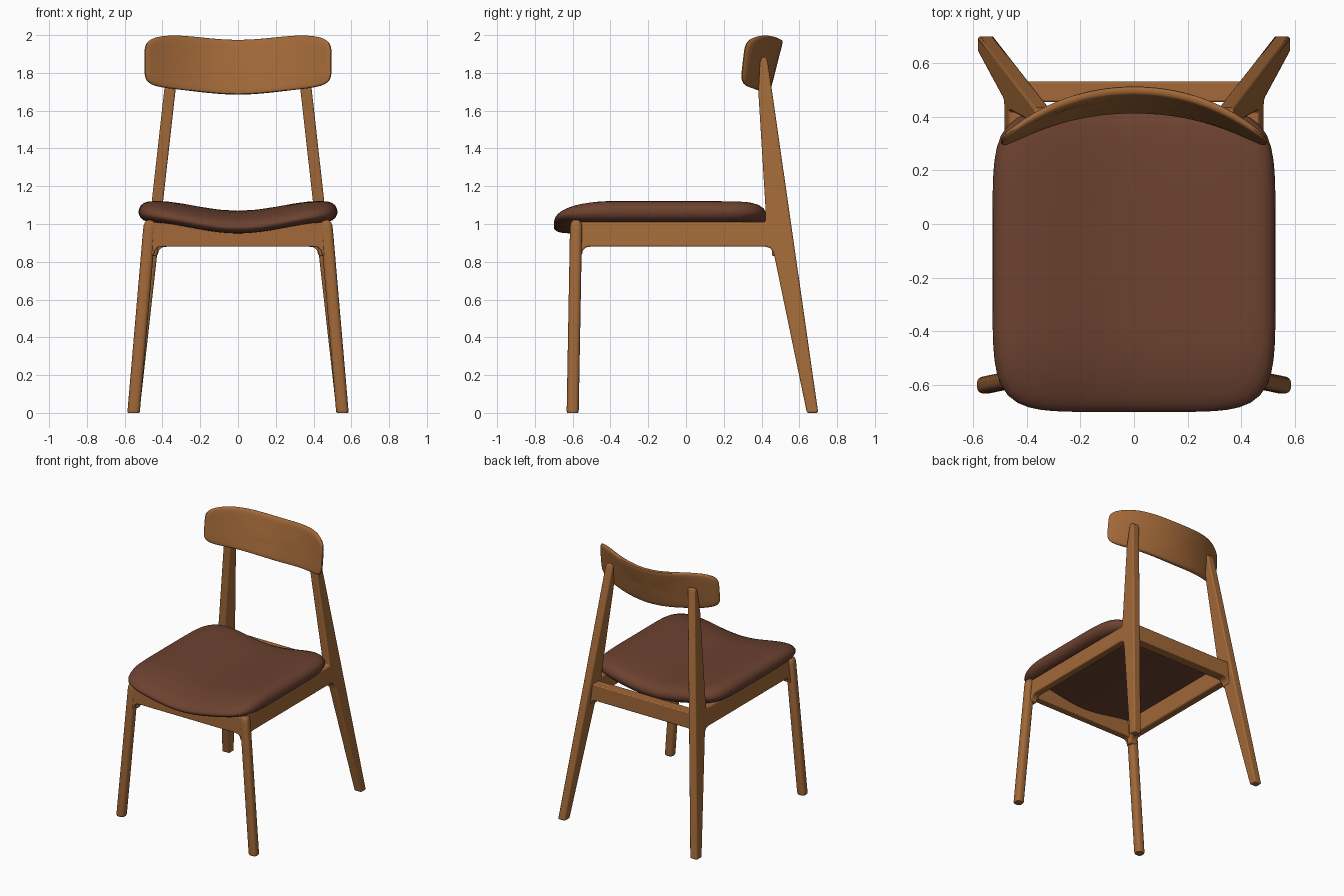
import bpy, bmesh, math

if "Cube" in bpy.data.objects:
    bpy.data.objects.remove(bpy.data.objects["Cube"])


def material(name, rgb):
    m = bpy.data.materials.new(name)
    m.diffuse_color = (*rgb, 1)
    m.use_nodes = True
    m.node_tree.nodes["Principled BSDF"].inputs["Base Color"].default_value = m.diffuse_color
    return m


WOOD = material("warm wood", (0.36, 0.14, 0.04))
LEATHER = material("brown leather", (0.15, 0.054, 0.03))


def finish(bm, name, mat, bevel=0, mirror=False):
    bmesh.ops.recalc_face_normals(bm, faces=bm.faces)
    me = bpy.data.meshes.new(name)
    bm.to_mesh(me)
    bm.free()
    me.materials.append(mat)
    ob = bpy.data.objects.new(name, me)
    bpy.context.collection.objects.link(ob)
    bpy.ops.object.select_all(action='DESELECT')
    ob.select_set(True)
    bpy.context.view_layer.objects.active = ob
    bpy.ops.object.shade_smooth_by_angle(angle=math.radians(40))
    if bevel:
        b = ob.modifiers.new("soft edges", 'BEVEL')
        b.width, b.segments, b.limit_method = bevel, 3, 'ANGLE'
        b.angle_limit = math.radians(40)
    if mirror:
        ob.modifiers.new("mirror", 'MIRROR').use_clip = False
    return ob


def rounded(name, mat, rings, n, place, count=64, mirror=False):
    """Stack of superellipse rings (scale, height), closed at both ends."""
    bm = bmesh.new()
    loops = []
    for s, h in rings:
        loop = []
        for i in range(count):
            a = 2 * math.pi * i / count
            c, d = math.cos(a), math.sin(a)
            r = s * (abs(c) ** n + abs(d) ** n) ** (-1 / n)
            loop.append(bm.verts.new(place(r * c, r * d, h)))
        loops.append(loop)
    for a, b in zip(loops, loops[1:]):
        for i in range(count):
            j = (i + 1) % count
            bm.faces.new((a[i], a[j], b[j], b[i]))
    for loop, h in ((loops[0], rings[0][1]), (loops[-1], rings[-1][1])):
        mid = bm.verts.new(place(0, 0, h))
        for i in range(count):
            bm.faces.new((loop[i], loop[(i + 1) % count], mid))
    return finish(bm, name, mat, mirror=mirror)


def prism(name, mat, profile, d0, d1, place, bevel, mirror=False):
    """Flat profile given thickness from d0 to d1."""
    bm = bmesh.new()
    a = [bm.verts.new(place(p, q, d0)) for p, q in profile]
    b = [bm.verts.new(place(p, q, d1)) for p, q in profile]
    bm.faces.new(a)
    bm.faces.new(b[::-1])
    for i in range(len(a)):
        j = (i + 1) % len(a)
        bm.faces.new((a[i], b[i], b[j], a[j]))
    return finish(bm, name, mat, bevel, mirror)


def dish(x, reach):
    return math.sin(math.pi / 2 * min(abs(x) / reach, 1)) ** 2


# Seat cushion: dished across, rolled down at the front
def seat_point(u, v, h):
    x, y = 0.527 * u, -0.135 + 0.565 * v
    drop = 0.05 * (max(0, -0.4 - y) / 0.3) ** 2 * h / 0.12
    return x, y, 0.95 + h + 0.06 * dish(x, 0.5) - drop


rounded("seat", LEATHER,
        [(.2, 0), (.4, 0), (.6, 0), (.8, 0), (.9, .002), (.95, .010), (.98, .024),
         (.995, .04), (1, .053), (.995, .069), (.98, .086), (.95, .1), (.9, .11),
         (.8, .115), (.7, .118), (.55, .12), (.4, .12), (.2, .12)],
        6, seat_point, 96)


# Backrest: curved, leaning board
def backrest_point(u, v, h):
    x = 0.495 * u
    z = 1.83 + 0.145 * v + 0.029 * dish(x, 0.42)
    f = (z - 1.685) / 0.315
    return x, 0.425 + 0.08 * f - (0.57 + 0.18 * f) * x * x + h, z


rounded("backrest", WOOD,
        [(.2, -.017), (.4, -.017), (.6, -.017), (.8, -.017), (.93, -.016), (.97, -.013),
         (.99, -.008), (1, 0), (.99, .008), (.97, .013), (.93, .016), (.8, .017),
         (.6, .017), (.4, .017), (.2, .017)],
        5.5, backrest_point, 96)


# Front legs: splayed rounded posts
def leg_point(u, v, z):
    return 0.553 - 0.086 * z + 0.033 * u, -0.6 + 0.018 * z + 0.032 * v, z


rounded("front_leg", WOOD,
        [(.5, 0), (.9, 0), (.98, .006), (1, .015), (1, .5), (1, .97), (.95, .995),
         (.8, 1.01), (.5, 1.02)],
        2.8, leg_point, 32, mirror=True)

# Side frames: side rail and back leg in one profile, leaning inward
side = [(-.585, .83), (-.551, .835), (-.546, .86), (-.53, .876), (-.505, .88),
        (.42, .88), (.445, .873), (.46, .855), (.47, .82), (.64, 0), (.70, 0),
        (.433, 1.86), (.424, 1.885), (.404, 1.885), (.392, 1.86), (.383, 1.7),
        (.42, 1.1), (.42, 1.01), (-.585, 1.01)]
prism("side_rail_and_back_leg", WOOD, side, -0.03, 0.03,
      lambda y, z, d: (0.552 - 0.112 * z + d, y, z), 0.009, mirror=True)


# Front and back rails with small fillets at the legs
def rail_profile(end, top):
    half = [(end + .02, .83), (end, .835), (end - .006, .86), (end - .022, .876),
            (end - .05, .88)]
    xs = [end + .02 - (end + .02) * i / 8 for i in range(17)]
    return [(-x, z) for x, z in half] + half[::-1] + [(x, top(x)) for x in xs]


prism("front_rail", WOOD, rail_profile(.446, lambda x: .965 + .045 * dish(x, .5)),
      -0.61, -0.555, lambda x, z, d: (x, d, z), 0.006)
prism("back_rail", WOOD, rail_profile(.425, lambda x: 1.0),
      0.455, 0.53, lambda x, z, d: (x, d, z), 0.006)
